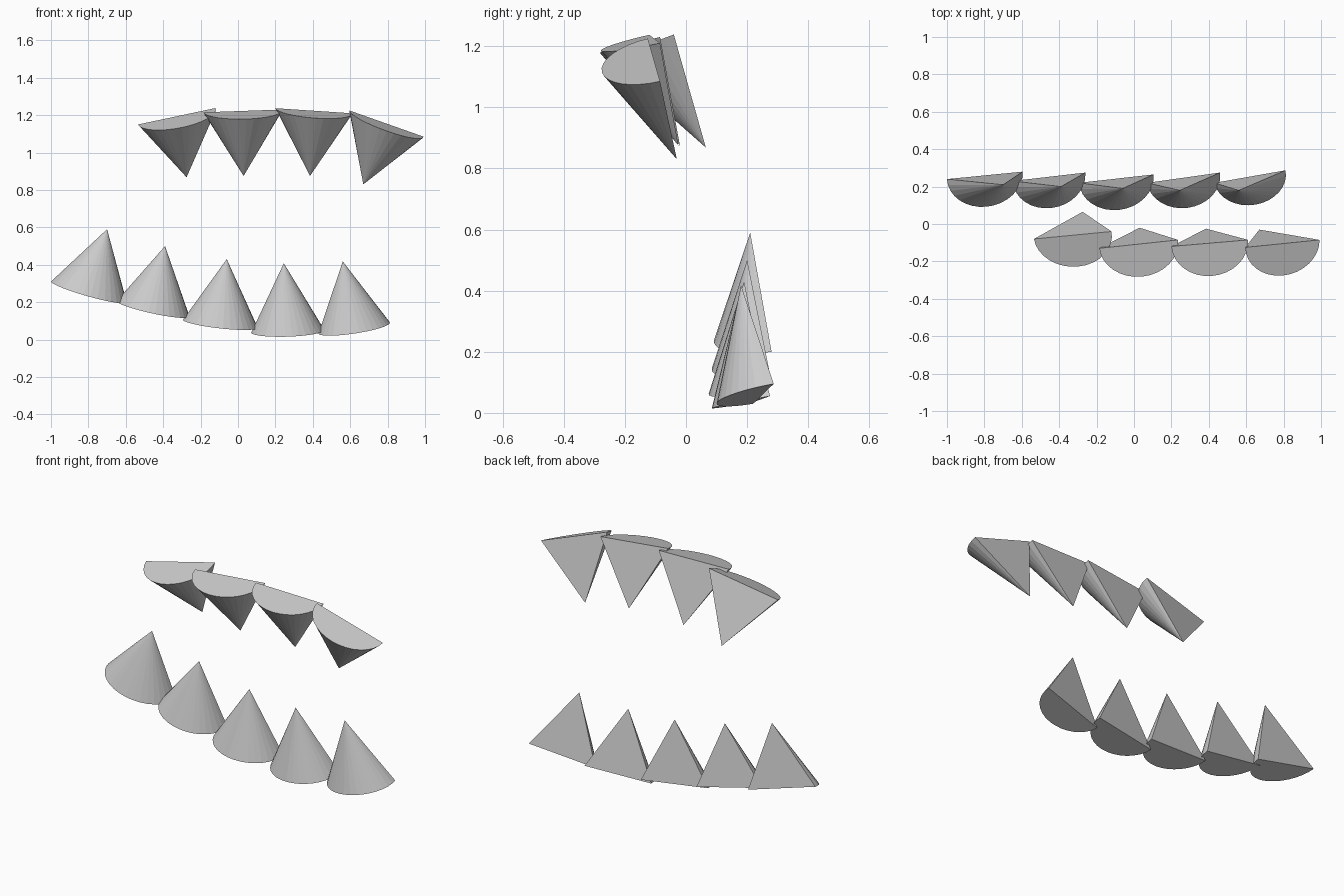
import bpy, bmesh, math
from mathutils import Vector

if "Cube" in bpy.data.objects:
    bpy.data.objects.remove(bpy.data.objects["Cube"])

SEGS = 16  # facets around each half cone


def half_cone(name, left, right, tip, depth):
    """Half cone: flat back edge left-right, curved front, pointed tip."""
    left, right, tip = Vector(left), Vector(right), Vector(tip)
    mid = (left + right) / 2
    u = (right - left) / 2
    v = u.cross(tip - mid).normalized() * depth
    if v.y > 0:
        v = -v
    bm = bmesh.new()
    ring = []
    for i in range(SEGS + 1):
        t = math.pi * i / SEGS
        ring.append(bm.verts.new(mid + u * math.cos(t) + v * math.sin(t)))
    apex = bm.verts.new(tip)
    bm.faces.new(ring)
    for i in range(len(ring)):
        bm.faces.new((ring[i], ring[(i + 1) % len(ring)], apex))
    bmesh.ops.recalc_face_normals(bm, faces=bm.faces)
    mesh = bpy.data.meshes.new(name)
    bm.to_mesh(mesh)
    bm.free()
    bpy.context.collection.objects.link(bpy.data.objects.new(name, mesh))


# Lower row, pointing up: left end, right end, tip, depth
lower = [
    ((-1.0, .24, .31), (-.595, .28, .20), (-.70, .21, .59), .17),
    ((-.65, .23, .205), (-.26, .275, .125), (-.39, .20, .50), .17),
    ((-.295, .22, .105), (.105, .265, .065), (-.06, .19, .43), .17),
    ((.07, .22, .035), (.46, .275, .055), (.245, .18, .408), .165),
    ((.43, .22, .03), (.81, .287, .095), (.56, .18, .418), .155),
]
# Upper row, pointing down
upper = [
    ((-.535, -.08, 1.15), (-.12, -.04, 1.238), (-.275, .065, .868), .18),
    ((-.185, -.13, 1.215), (.235, -.085, 1.23), (.03, -.02, .875), .18),
    ((.20, -.12, 1.237), (.61, -.085, 1.21), (.385, -.025, .875), .18),
    ((.595, -.125, 1.225), (.992, -.085, 1.085), (.67, -.03, .83), .175),
]
for row, teeth in (("lower", lower), ("upper", upper)):
    for n, tooth in enumerate(teeth, 1):
        half_cone(f"{row}_tooth_{n}", *tooth)
